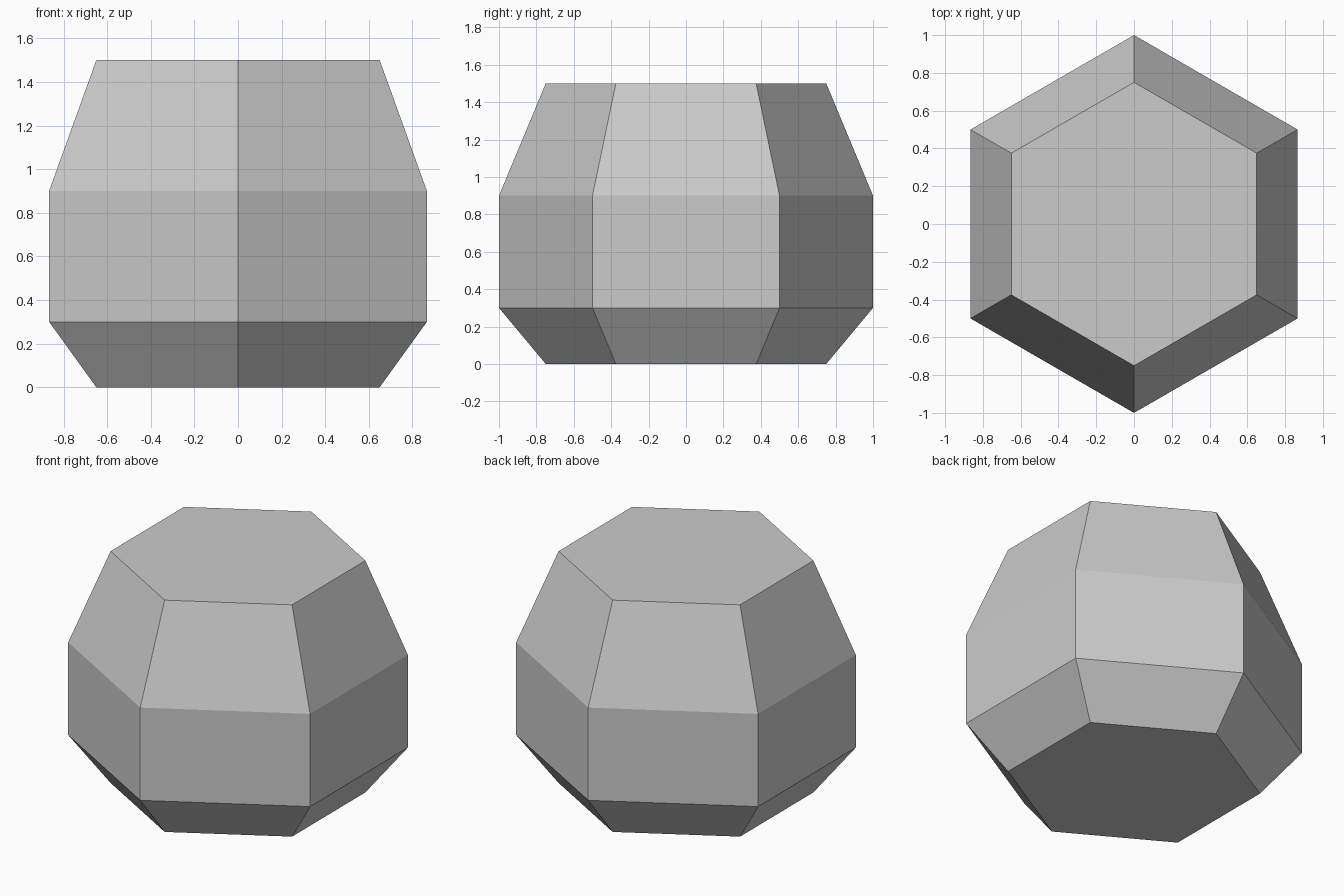
import bpy
import bmesh
from math import cos, sin, pi

default = bpy.data.objects.get("Cube")
if default:
    bpy.data.objects.remove(default, do_unlink=True)

SIDES = 6
# Profile from the base upwards: (radius, height)
PROFILE = [(0.75, 0.0), (1.0, 0.3), (1.0, 0.9), (0.75, 1.5)]

# Plain grey material
grey = bpy.data.materials.new("light_grey")
grey.use_nodes = True
colour = (0.6, 0.6, 0.6, 1.0)
grey.diffuse_color = colour
grey.node_tree.nodes["Principled BSDF"].inputs["Base Color"].default_value = colour


def ring(bm, radius, height):
    """Hexagon of vertices with corners pointing to the front and back."""
    angles = [pi / 2 + 2 * pi * i / SIDES for i in range(SIDES)]
    return [bm.verts.new((radius * cos(a), radius * sin(a), height)) for a in angles]


# Faceted hexagonal body: stacked rings, bridged and capped
bm = bmesh.new()
rings = [ring(bm, r, z) for r, z in PROFILE]
for low, high in zip(rings, rings[1:]):
    for i in range(SIDES):
        j = (i + 1) % SIDES
        bm.faces.new((low[i], low[j], high[j], high[i]))
bm.faces.new(rings[0][::-1])
bm.faces.new(rings[-1])
bmesh.ops.recalc_face_normals(bm, faces=bm.faces)

mesh = bpy.data.meshes.new("hexagonal_body")
bm.to_mesh(mesh)
bm.free()
mesh.materials.append(grey)
body = bpy.data.objects.new("hexagonal_body", mesh)
bpy.context.collection.objects.link(body)
